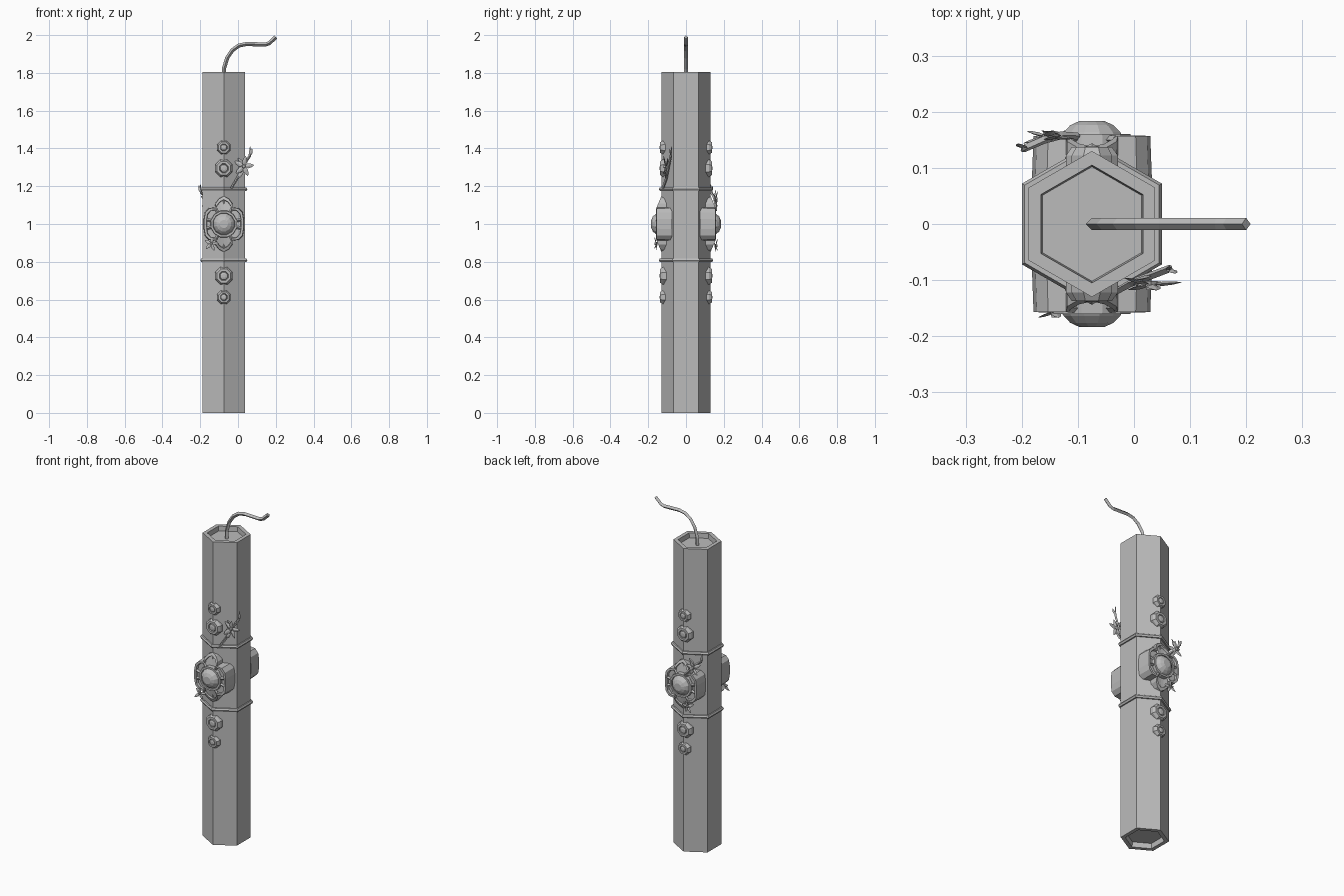
import bpy, bmesh, math
from mathutils import Vector

cube = bpy.data.objects.get("Cube")
if cube:
    bpy.data.objects.remove(cube)

CX = -0.075  # axis of the stick

grey = bpy.data.materials.new("plain_grey")
grey.use_nodes = True
COLOR = (0.5, 0.5, 0.5, 1)
grey.diffuse_color = COLOR
grey.node_tree.nodes["Principled BSDF"].inputs["Base Color"].default_value = COLOR


def loft(name, rings, closed=False):
    """Skin a list of equal-length point rings; cap the ends unless closed."""
    bm = bmesh.new()
    loops = [[bm.verts.new(p) for p in ring] for ring in rings]
    pairs = list(zip(loops, loops[1:]))
    if closed:
        pairs.append((loops[-1], loops[0]))
    n = len(loops[0])
    for a, b in pairs:
        for i in range(n):
            j = (i + 1) % n
            bm.faces.new((a[i], a[j], b[j], b[i]))
    if not closed:
        bm.faces.new(loops[0])
        bm.faces.new(loops[-1])
    bmesh.ops.recalc_face_normals(bm, faces=bm.faces)
    mesh = bpy.data.meshes.new(name)
    bm.to_mesh(mesh)
    bm.free()
    mesh.materials.append(grey)
    obj = bpy.data.objects.new(name, mesh)
    bpy.context.collection.objects.link(obj)
    return obj


def hexagon(r, z):
    return [(CX + r * math.sin(i * math.pi / 3), r * math.cos(i * math.pi / 3), z)
            for i in range(6)]


def disc(r, y, z, n):
    """Ring of points facing the front or back."""
    return [(CX + r * math.sin((i + 0.5) * math.tau / n), y,
             z + r * math.cos((i + 0.5) * math.tau / n)) for i in range(n)]


def tube(name, path, radii, flat=1.0, side=(0, 1, 0), n=4):
    """Sweep an n-sided section along a path; flat squashes it off its side axis."""
    pts = [Vector(p) for p in path]
    rings = []
    for i, p in enumerate(pts):
        t = (pts[min(i + 1, len(pts) - 1)] - pts[max(i - 1, 0)]).normalized()
        s = Vector(side)
        s = (s - t * s.dot(t)).normalized()
        u = t.cross(s)
        rings.append([p + radii[i] * (s * math.cos(k * math.tau / n)
                                      + u * flat * math.sin(k * math.tau / n))
                      for k in range(n)])
    return loft(name, rings)


# Six-sided stick with a shallow recess in both ends
loft("stick_body", [hexagon(0.102, 0.03), hexagon(0.105, 0), hexagon(0.13, 0),
                    hexagon(0.13, 1.805), hexagon(0.105, 1.805),
                    hexagon(0.102, 1.777)])

# Curved fuse with a diamond section
fuse = [(CX, 0, 1.77), (CX, 0, 1.82), (-0.057, 0, 1.88), (-0.03, 0, 1.92),
        (0.005, 0, 1.945), (0.045, 0, 1.953), (0.145, 0, 1.95),
        (0.165, 0, 1.957), (0.2, 0, 1.99)]
tube("fuse", fuse, [0.011] * len(fuse))

# Two cord bands around the stick
for label, z in (("upper", 1.185), ("lower", 0.808)):
    section = [hexagon(0.133 + 0.011 * math.cos(k * math.pi / 3),
                       z + 0.011 * math.sin(k * math.pi / 3)) for k in range(6)]
    loft(label + "_cord_band", section, closed=True)

# Quarter outline of the medallion, mirrored into a full loop
quarter = [(0, 0.147), (0.026, 0.133), (0.044, 0.108), (0.046, 0.086),
           (0.078, 0.082), (0.098, 0.06), (0.104, 0.025)]
right = quarter + [(x, -z) for x, z in reversed(quarter)]
outline = right + [(-x, z) for x, z in reversed(right[1:-1])]


def face_depth(z):
    return 0.157 - max(0, abs(z) - 0.085) * 0.43


def medallion_ring(s, scale, drop=0, depth=None):
    return [(CX + x * scale, s * (depth or face_depth(z * scale) - drop), 1 + z * scale)
            for x, z in outline]


def leaf(name, base, tip, width, normal):
    a, b = Vector(base), Vector(tip)
    path = [a, a.lerp(b, 0.4), a.lerp(b, 0.75), b]
    tube(name, path, [width * 0.3, width, width * 0.7, 0.001],
         flat=0.3, side=Vector(normal).cross(b - a))


def star_flower(name, centre, r, s):
    """Five pointed petals around a small bud, facing front or back."""
    c = Vector(centre)
    for k in range(5):
        a = k * math.tau / 5 + 0.2
        tip = c + Vector((r * math.sin(a), s * 0.012 * math.cos(3 * a), r * math.cos(a)))
        leaf(f"{name}_petal_{k + 1}", c, tip, r * 0.24, (0, s, 0))
    tube(name + "_bud", [c - Vector((0, s * 0.006, 0)), c + Vector((0, s * 0.01, 0))],
         [r * 0.25, r * 0.15], side=(0, 0, 1), n=6)


for s, side in ((-1, "front"), (1, "back")):
    # Studs above and below the medallion
    for k, (z, r) in enumerate(((1.405, 0.039), (1.295, 0.05),
                                (0.725, 0.05), (0.612, 0.039))):
        loft(f"{side}_stud_{k + 1}", [
            disc(r, s * 0.1, z, 8), disc(r, s * 0.122, z, 8),
            disc(r * 0.78, s * 0.137, z, 8), disc(r * 0.52, s * 0.137, z, 8),
            disc(r * 0.46, s * 0.131, z, 8), disc(r * 0.4, s * 0.136, z, 8),
            disc(r * 0.2, s * 0.139, z, 8)])

    # Lobed medallion with a raised rim and recessed field
    loft(side + "_medallion", [
        medallion_ring(s, 1.03, depth=0.075), medallion_ring(s, 1),
        medallion_ring(s, 0.88), medallion_ring(s, 0.86, 0.014),
        medallion_ring(s, 0.3, depth=0.143)])

    # Collar and faceted dome in the middle
    loft(side + "_dome", [
        disc(0.073, s * 0.135, 1, 12), disc(0.071, s * 0.16, 1, 12),
        disc(0.06, s * 0.16, 1, 12), disc(0.058, s * 0.154, 1, 12),
        disc(0.052, s * 0.164, 1, 12), disc(0.04, s * 0.176, 1, 12),
        disc(0.022, s * 0.184, 1, 12)])

    # Struts joining collar and rim
    for k in range(4):
        sx, sz = (-1 if k % 2 else 1), (-1 if k // 2 else 1)
        for part, (x, z) in (("notch", (0.044, 0.084)), ("side", (0.098, 0.025))):
            d = Vector((x * sx, 0, z * sz))
            o = Vector((CX, s * 0.15, 1))
            tube(f"{side}_{part}_strut_{k + 1}", [o + d * 0.65, o + d * 0.97],
                 [0.008, 0.008])

# Sprigs: curved twig, side leaves and a star flower
sprigs = (
    ("front", -1, [(-0.035, -0.122, 1.19), (-0.005, -0.105, 1.24),
                   (0.03, -0.092, 1.31), (0.062, -0.08, 1.36), (0.065, -0.075, 1.41)],
     (0.03, -0.108, 1.305), 0.055),
    ("back", 1, [(-0.1, 0.157, 1.07), (-0.13, 0.158, 1.1), (-0.16, 0.15, 1.14),
                 (-0.195, 0.135, 1.165), (-0.2, 0.13, 1.21)],
     (-0.155, 0.156, 1.125), 0.048))
for side, s, path, flower, r in sprigs:
    tube(side + "_twig", path, [0.006, 0.007, 0.007, 0.007, 0.002])
    star_flower(side + "_sprig_flower", flower, r, s)
    for k, dx in ((1, 0.035), (2, -0.03), (3, 0.012)):
        p = Vector(path[k])
        leaf(f"{side}_sprig_leaf_{k}", p, p + Vector((-s * dx, s * 0.008, 0.04)),
             0.01, (0, s, 0))

# Small loose flowers on the lower edge of each medallion
star_flower("front_small_flower", (-0.142, -0.157, 0.895), 0.038, -1)
star_flower("back_small_flower", (-0.12, 0.157, 0.885), 0.038, 1)
